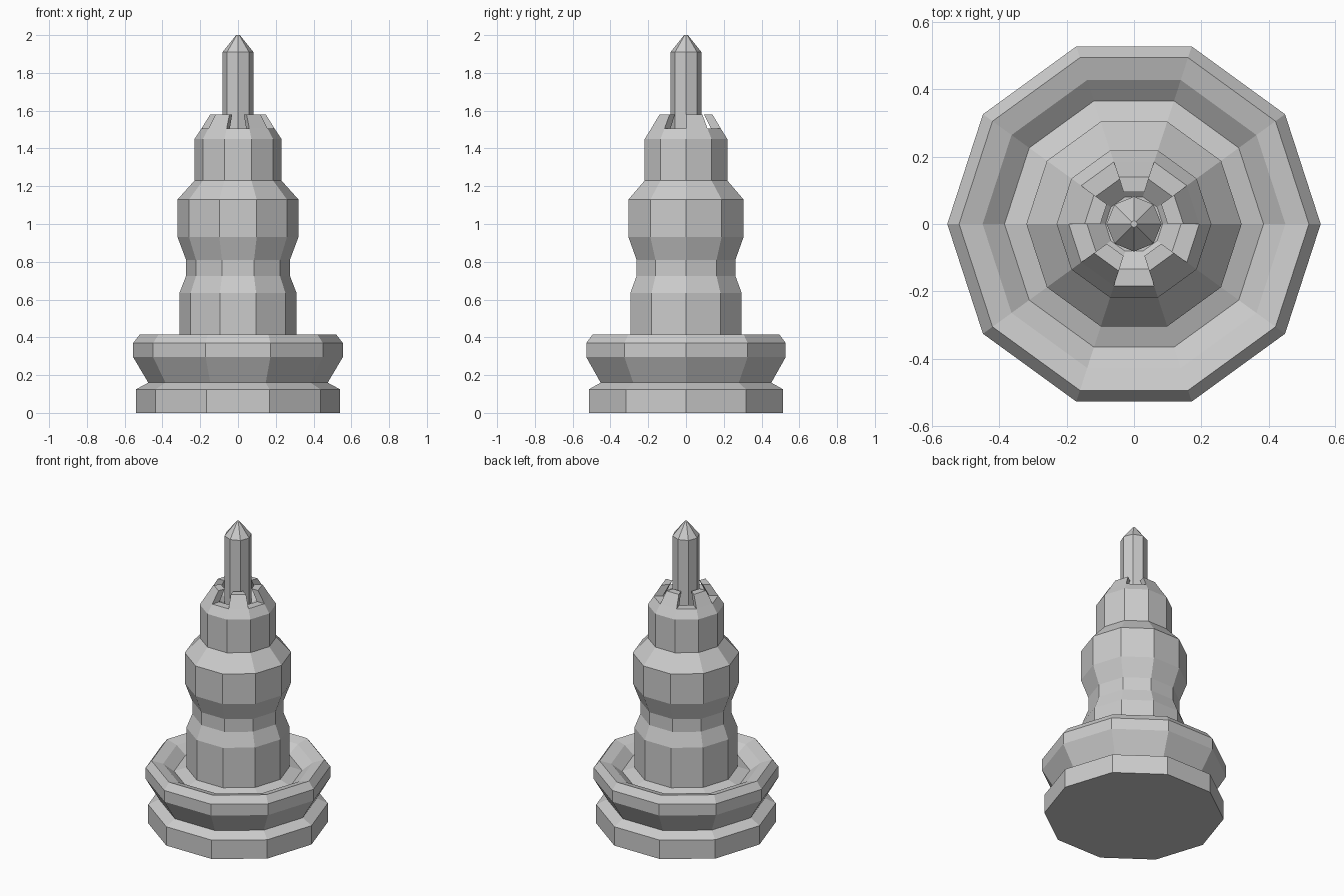
import bpy, bmesh
from math import cos, sin, tau

if "Cube" in bpy.data.objects:
    bpy.data.objects.remove(bpy.data.objects["Cube"])


def lathe(name, profile, sides, cap_bottom=False, cap_top=False):
    """Revolve (radius, z) points into a faceted part; returns object, bmesh and face bands."""
    bm = bmesh.new()
    rings = [[bm.verts.new((r * cos(tau * k / sides), r * sin(tau * k / sides), z))
              for k in range(sides)] for r, z in profile]
    bands = []
    for lo, hi in zip(rings, rings[1:]):
        bands.append([bm.faces.new((lo[k], lo[(k + 1) % sides], hi[(k + 1) % sides], hi[k]))
                      for k in range(sides)])
    if cap_bottom:
        bm.faces.new(rings[0][::-1])
    if cap_top:
        bm.faces.new(rings[-1])
    mesh = bpy.data.meshes.new(name)
    obj = bpy.data.objects.new(name, mesh)
    bpy.context.collection.objects.link(obj)
    return obj, bm, bands


def finish(obj, bm):
    bm.normal_update()
    bm.to_mesh(obj.data)
    bm.free()


# Stepped foot with a shallow dished top
obj, bm, _ = lathe("base", [
    (0.54, 0), (0.54, 0.125), (0.475, 0.16), (0.555, 0.295), (0.555, 0.37),
    (0.52, 0.415), (0.45, 0.395), (0.385, 0.345), (0.31, 0.37)], 10, cap_bottom=True)
finish(obj, bm)

# Column with waist, collar and hollow crown
FLOOR_OUT, FLOOR_IN = 0.194, 0.14
obj, bm, bands = lathe("column", [
    (0.31, 0.37), (0.31, 0.635), (0.275, 0.725), (0.275, 0.81), (0.32, 0.93),
    (0.32, 1.13), (0.23, 1.23), (0.23, 1.45), (FLOOR_OUT, 1.505),
    (FLOOR_IN, 1.505), (0.085, 1.46)], 10, cap_top=True)

# Crown teeth: raise every second face of the crown rim and lean it inward
rim = bands[8][::2]
new = bmesh.ops.extrude_face_region(bm, geom=rim)["geom"]
for v in (g for g in new if isinstance(g, bmesh.types.BMVert)):
    r = v.co.xy.length
    target = 0.147 if r > (FLOOR_OUT + FLOOR_IN) / 2 else 0.10
    v.co.xy *= target / r
    v.co.z = 1.58
old = [f for f in rim if f.is_valid]
if old:
    bmesh.ops.delete(bm, geom=old, context='FACES_ONLY')
bmesh.ops.recalc_face_normals(bm, faces=bm.faces[:])
finish(obj, bm)

# Eight-sided rod with a pointed tip
obj, bm, _ = lathe("rod", [(0.082, 1.455), (0.082, 1.91), (0.01, 2.0)], 8, cap_top=True)
finish(obj, bm)
